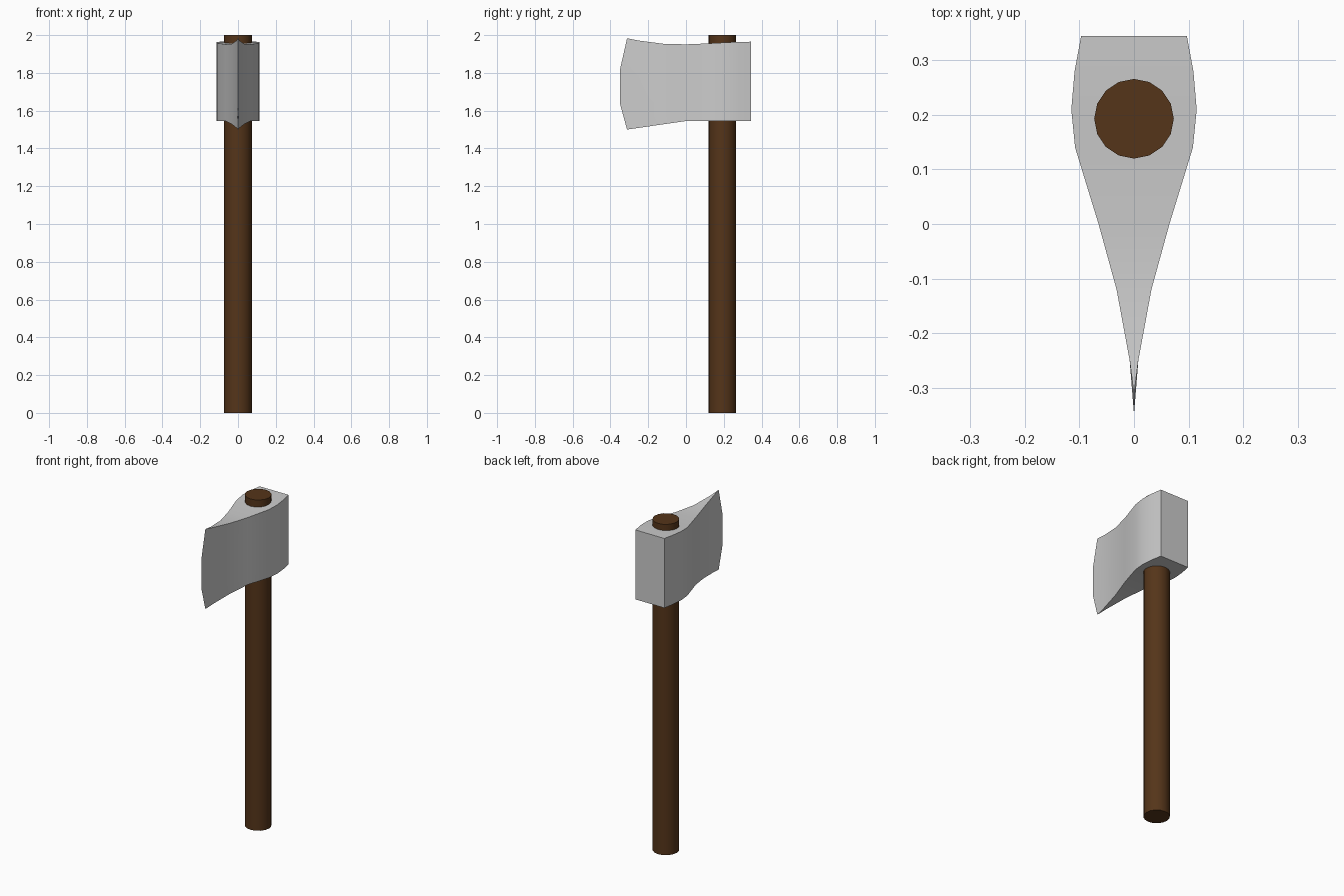
import bpy, bmesh, math

if "Cube" in bpy.data.objects:
    bpy.data.objects.remove(bpy.data.objects["Cube"])

# Handle: 16-sided shaft
bpy.ops.mesh.primitive_cylinder_add(vertices=16, radius=0.073, depth=2, location=(0, 0.193, 1))
handle = bpy.context.object
handle.name = "handle"
wood = bpy.data.materials.new("wood")
wood.diffuse_color = (0.09, 0.035, 0.01, 1)
wood.use_nodes = True
wood.node_tree.nodes["Principled BSDF"].inputs["Base Color"].default_value = wood.diffuse_color
handle.data.materials.append(wood)
bpy.ops.object.shade_smooth_by_angle(angle=math.radians(30))

# Head sections from poll to bit: y, half width, bottom z, top z
sections = [
    (0.345, 0.097, 1.545, 1.965),
    (0.28, 0.109, 1.545, 1.964),
    (0.21, 0.115, 1.545, 1.961),
    (0.14, 0.108, 1.545, 1.957),
    (0.0, 0.065, 1.545, 1.951),
    (-0.12, 0.032, 1.528, 1.954),
    (-0.25, 0.008, 1.509, 1.971),
]
# Curved cutting edge, bottom to top: y, z
edge = [(-0.312, 1.50), (-0.349, 1.635), (-0.349, 1.82), (-0.312, 1.983)]
rows = len(edge)

bm = bmesh.new()


def column(x, y, bottom, top):
    return [bm.verts.new((x, y, bottom + (top - bottom) * t)) for t in (0, 0.28, 0.66, 1)]


right = [column(w, y, b, t) for y, w, b, t in sections]
left = [column(-w, y, b, t) for y, w, b, t in sections]
tip = [bm.verts.new((0, y, z)) for y, z in edge]

# Cheeks
for side in (right, left):
    cols = side + [tip]
    for a, c in zip(cols, cols[1:]):
        for i in range(rows - 1):
            bm.faces.new((a[i], c[i], c[i + 1], a[i + 1]))

# Top and bottom
for i in (0, rows - 1):
    for k in range(len(sections) - 1):
        bm.faces.new((right[k][i], right[k + 1][i], left[k + 1][i], left[k][i]))
    bm.faces.new((right[-1][i], tip[i], left[-1][i]))

# Flat poll
for i in range(rows - 1):
    bm.faces.new((right[0][i], right[0][i + 1], left[0][i + 1], left[0][i]))

bmesh.ops.recalc_face_normals(bm, faces=bm.faces)
mesh = bpy.data.meshes.new("axe_head")
bm.to_mesh(mesh)
bm.free()
head = bpy.data.objects.new("axe_head", mesh)
bpy.context.collection.objects.link(head)
bpy.ops.object.select_all(action='DESELECT')
head.select_set(True)
bpy.context.view_layer.objects.active = head
bpy.ops.object.shade_smooth_by_angle(angle=math.radians(30))
